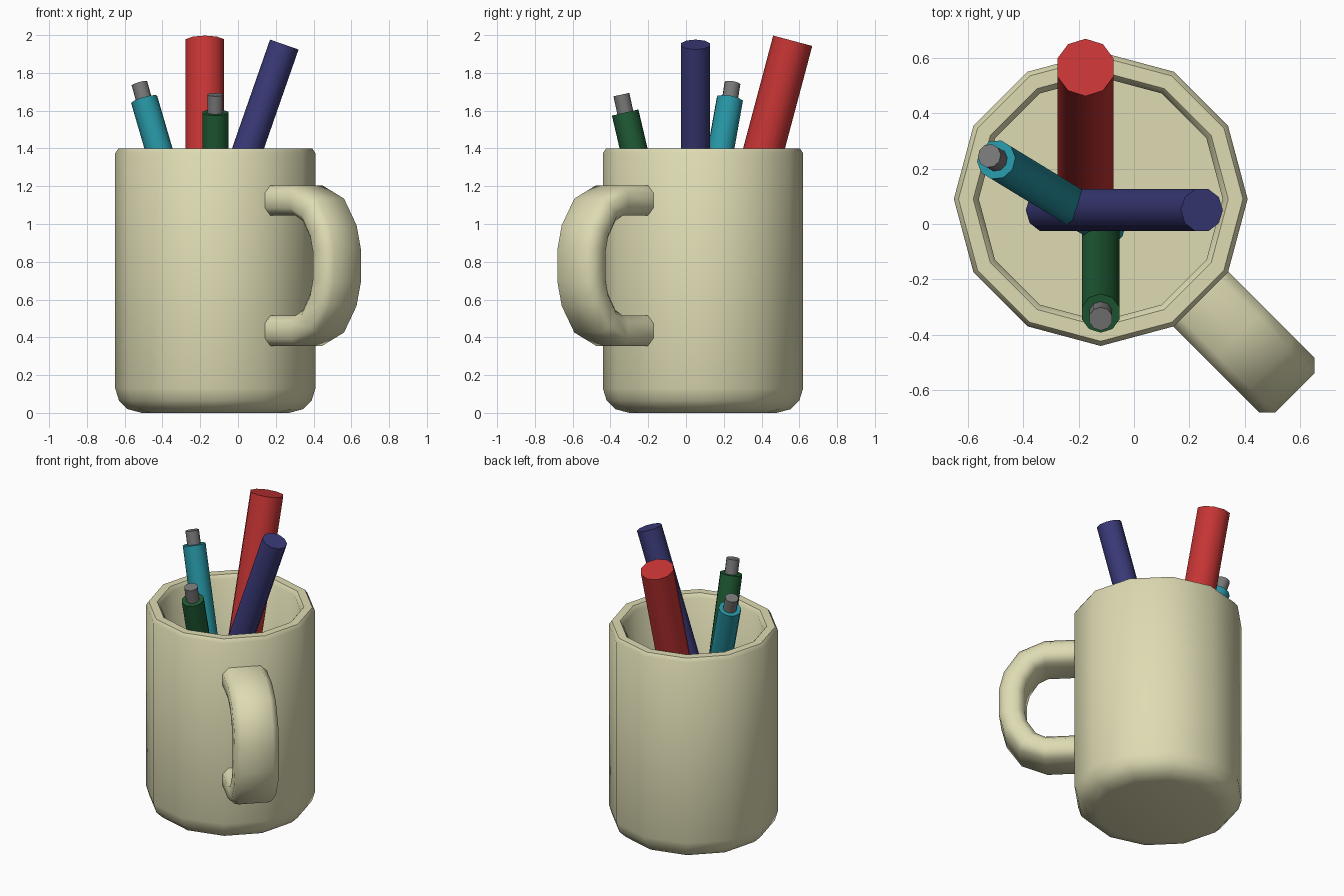
import bpy, bmesh, math
from mathutils import Vector, Matrix

if "Cube" in bpy.data.objects:
    bpy.data.objects.remove(bpy.data.objects["Cube"])

CENTRE = Vector((-0.12, 0.09, 0))


def material(name, rgb):
    m = bpy.data.materials.new(name)
    m.diffuse_color = (*rgb, 1)
    m.use_nodes = True
    m.node_tree.nodes["Principled BSDF"].inputs["Base Color"].default_value = m.diffuse_color
    return m


CREAM = material("cream", (0.73, 0.71, 0.45))
RED = material("red", (0.57, 0.035, 0.035))
NAVY = material("navy", (0.042, 0.042, 0.19))
TEAL = material("teal", (0.02, 0.30, 0.37))
GREEN = material("green", (0.014, 0.107, 0.036))
GREY = material("grey", (0.19, 0.19, 0.19))


def finish(bm, name, mat, angle=50):
    bmesh.ops.recalc_face_normals(bm, faces=bm.faces)
    mesh = bpy.data.meshes.new(name)
    bm.to_mesh(mesh)
    bm.free()
    mesh.materials.append(mat)
    ob = bpy.data.objects.new(name, mesh)
    bpy.context.collection.objects.link(ob)
    bpy.ops.object.select_all(action='DESELECT')
    ob.select_set(True)
    bpy.context.view_layer.objects.active = ob
    bpy.ops.object.shade_smooth_by_angle(angle=math.radians(angle))
    return ob


def skin(bm, rings):
    """Join closed rings of points into a capped tube."""
    rows = [[bm.verts.new(p) for p in r] for r in rings]
    n = len(rows[0])
    for a, b in zip(rows, rows[1:]):
        for i in range(n):
            j = (i + 1) % n
            bm.faces.new((a[i], a[j], b[j], b[i]))
    bm.faces.new(rows[0])
    bm.faces.new(rows[-1])


# Mug body: twelve-sided turned profile, from underside over the rim to the inner floor
profile = [(0.39, 0), (0.465, 0.02), (0.51, 0.065), (0.53, 0.13), (0.53, 1.375),
           (0.513, 1.4), (0.46, 1.4), (0.44, 1.375), (0.44, 0.3)]
bm = bmesh.new()
skin(bm, [[CENTRE + Vector((r * math.cos(k * math.pi / 6), r * math.sin(k * math.pi / 6), z))
           for k in range(12)] for r, z in profile])
finish(bm, "mug_body", CREAM)

# Handle: chamfered section swept along a C-shaped path, pointing front right
out = Vector((1, -1, 0)).normalized()
side = Vector((1, 1, 0)).normalized()
up = Vector((0, 0, 1))
half = [(0.48, 0.345), (0.70, 0.345), (0.81, 0.295), (0.885, 0.18), (0.91, 0.08)]
path = [Vector(p) for p in half] + [Vector((r, -z)) for r, z in reversed(half)]
section = [(0.14, 0.04), (0.10, 0.08), (-0.10, 0.08), (-0.14, 0.04),
           (-0.14, -0.04), (-0.10, -0.08), (0.10, -0.08), (0.14, -0.04)]
rings = []
for i, p in enumerate(path):
    t = (path[min(i + 1, len(path) - 1)] - path[max(i - 1, 0)]).normalized()
    if i in (0, 1, len(path) - 2, len(path) - 1):
        t = Vector((1 if i < 2 else -1, 0))  # straight arms
    n = Vector((-t.y, t.x))
    rings.append([CENTRE + side * s + out * (p.x + n.x * h) + up * (0.78 + p.y + n.y * h)
                  for s, h in section])
bm = bmesh.new()
skin(bm, rings)
finish(bm, "mug_handle", CREAM)


def rod(name, bottom, top, radius, mat, sides=10):
    a, b = Vector(bottom), Vector(top)
    rot = (b - a).to_track_quat('Z', 'Y').to_matrix().to_4x4()
    bm = bmesh.new()
    bmesh.ops.create_cone(bm, cap_ends=True, segments=sides, radius1=radius, radius2=radius,
                          depth=(b - a).length, matrix=Matrix.Translation((a + b) / 2) @ rot)
    finish(bm, name, mat)


# Markers and pens leaning in the mug
rod("red_marker", (-0.175, 0.12, 0.3), (-0.175, 0.565, 1.97), 0.107, RED)
rod("navy_marker", (-0.315, 0.05, 0.345), (0.245, 0.05, 1.95), 0.08, NAVY)
rod("teal_pen", (-0.10, -0.01, 0.3), (-0.497, 0.232, 1.66), 0.072, TEAL)
rod("green_pen", (-0.12, -0.02, 0.3), (-0.12, -0.322, 1.59), 0.072, GREEN)

# Grey push buttons on the two pens
rod("teal_pen_button", (-0.49, 0.228, 1.63), (-0.522, 0.246, 1.745), 0.043, GREY)
rod("green_pen_button", (-0.12, -0.315, 1.56), (-0.12, -0.342, 1.685), 0.043, GREY)
